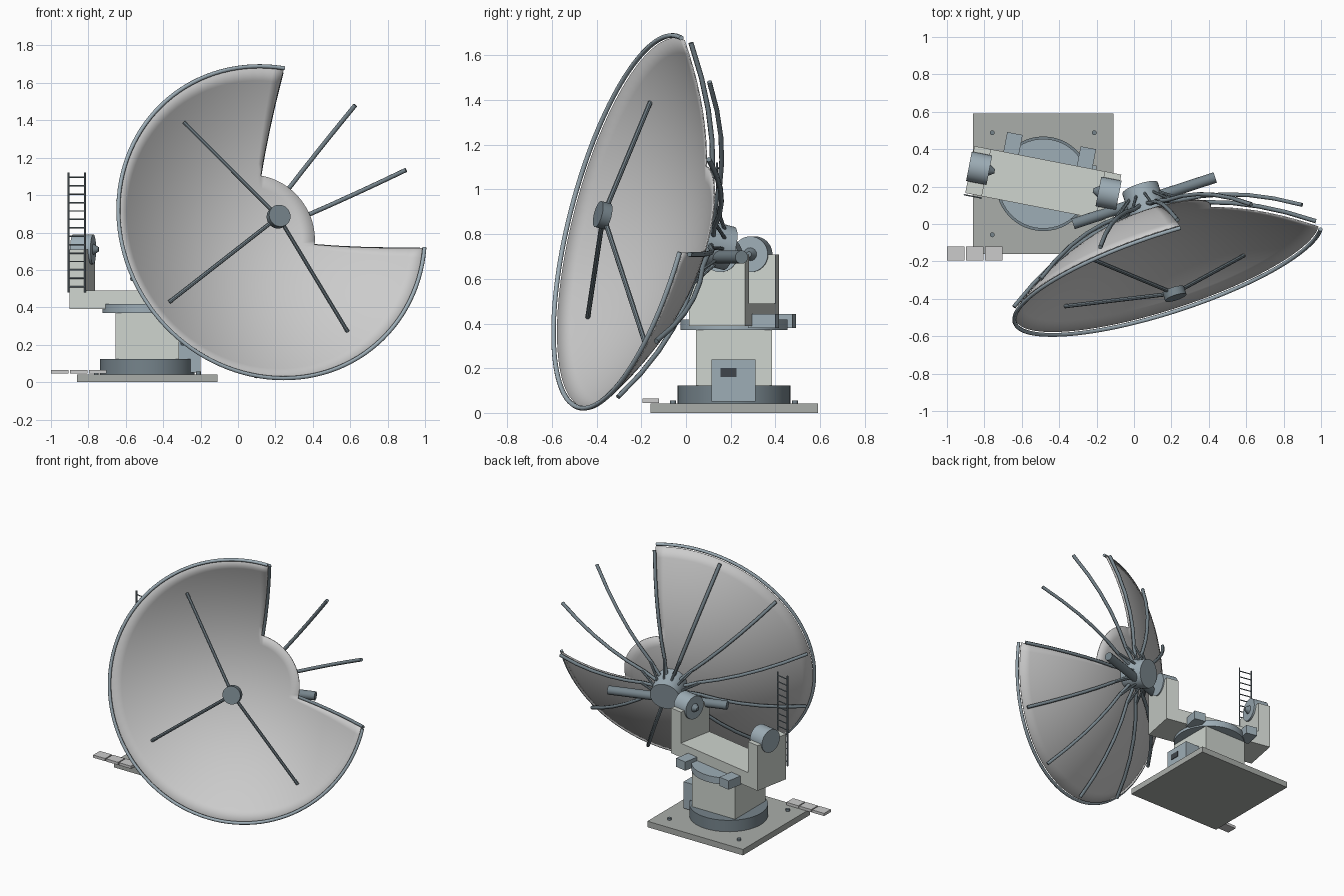
import bpy, bmesh
from math import sin, cos, radians, pi
from mathutils import Matrix, Vector

if "Cube" in bpy.data.objects:
    bpy.data.objects.remove(bpy.data.objects["Cube"])


def material(name, r, g, b):
    m = bpy.data.materials.new(name)
    m.diffuse_color = (r, g, b, 1)
    m.use_nodes = True
    m.node_tree.nodes["Principled BSDF"].inputs["Base Color"].default_value = m.diffuse_color
    return m


PALE = material("pale_panel", 0.62, 0.66, 0.62)
SHELL = material("dish_shell", 0.66, 0.69, 0.66)
BLUE = material("blue_steel", 0.34, 0.42, 0.47)
DARK = material("dark_steel", 0.18, 0.23, 0.26)
STONE = material("stone", 0.40, 0.42, 0.40)
STEP = material("step_grey", 0.70, 0.72, 0.70)
BLACK = material("black_glass", 0.05, 0.06, 0.07)


def finish(name, bm, mat, frame, smooth=False):
    me = bpy.data.meshes.new(name)
    bmesh.ops.recalc_face_normals(bm, faces=bm.faces)
    bm.to_mesh(me)
    bm.free()
    ob = bpy.data.objects.new(name, me)
    bpy.context.collection.objects.link(ob)
    me.materials.append(mat)
    ob.matrix_world = frame
    if smooth:
        bpy.ops.object.select_all(action='DESELECT')
        bpy.context.view_layer.objects.active = ob
        ob.select_set(True)
        bpy.ops.object.shade_smooth_by_angle(angle=radians(35))
    return ob


def box(name, lo, hi, mat, frame=Matrix()):
    lo, hi = Vector(lo), Vector(hi)
    bm = bmesh.new()
    bmesh.ops.create_cube(bm, size=1, matrix=Matrix.Translation((lo + hi) / 2) @ Matrix.Diagonal((*(hi - lo), 1)))
    return finish(name, bm, mat, frame)


def add_rod(bm, a, b, r1, r2=None, sides=8):
    a, b = Vector(a), Vector(b)
    d = b - a
    m = Matrix.Translation((a + b) / 2) @ d.to_track_quat('Z', 'Y').to_matrix().to_4x4()
    bmesh.ops.create_cone(bm, cap_ends=True, segments=sides, radius1=r1,
                          radius2=r1 if r2 is None else r2, depth=d.length, matrix=m)


def rod(name, a, b, r, mat, frame=Matrix(), sides=32, r2=None):
    bm = bmesh.new()
    add_rod(bm, a, b, r, r2, sides)
    return finish(name, bm, mat, frame, True)


def tube(name, pts, radius, mat, frame, res=2):
    cu = bpy.data.curves.new(name, 'CURVE')
    cu.dimensions = '3D'
    cu.bevel_depth = radius
    cu.bevel_resolution = res
    cu.use_fill_caps = True
    sp = cu.splines.new('POLY')
    sp.points.add(len(pts) - 1)
    for p, q in zip(sp.points, pts):
        p.co = (*q, 1)
    ob = bpy.data.objects.new(name, cu)
    bpy.context.collection.objects.link(ob)
    cu.materials.append(mat)
    ob.matrix_world = frame
    bpy.ops.object.select_all(action='DESELECT')
    bpy.context.view_layer.objects.active = ob
    ob.select_set(True)
    bpy.ops.object.convert(target='MESH')
    return ob


# Fixed base, in a frame centred on the pedestal
base = Matrix.Translation((-0.485, 0.215, 0))
box("base_plate", (-0.375, -0.375, 0), (0.375, 0.375, 0.042), STONE, base)
rod("base_ring", (0, 0, 0.042), (0, 0, 0.123), 0.253, DARK, base, 48)
box("pedestal", (-0.17, -0.17, 0.12), (0.17, 0.17, 0.372), PALE, base)
for i, (sx, sy) in enumerate([(-1, -1), (1, -1), (-1, 1), (1, 1)]):
    rod(f"anchor_bolt_{i}", (sx * 0.273, sy * 0.273, 0.04), (sx * 0.273, sy * 0.273, 0.056), 0.013, DARK, base, 12)
box("control_cabinet", (0.165, -0.1, 0.052), (0.285, 0.097, 0.24), BLUE, base)
box("cabinet_window", (0.284, -0.06, 0.16), (0.289, 0.01, 0.2), BLACK, base)
for i in range(3):
    x = -1.0 + i * 0.1013
    box(f"step_pad_{i}", (x, -0.195, 0.045), (x + 0.094, -0.12, 0.064), STEP)

# Rotating yoke
yoke = base @ Matrix.Rotation(radians(-11), 4, 'Z')
rod("azimuth_ring", (0, 0, 0.37), (0, 0, 0.417), 0.24, BLUE, yoke, 48)
box("yoke_beam", (-0.4, -0.128, 0.39), (0.4, 0.128, 0.49), PALE, yoke)
for s, side in ((-1, "left"), (1, "right")):
    xs = sorted((s * 0.31, s * 0.40))
    box(side + "_yoke_arm", (xs[0], -0.128, 0.488), (xs[1], 0.128, 0.71), PALE, yoke)
    rod(side + "_trunnion", (s * 0.297, 0.016, 0.71), (s * 0.408, 0.016, 0.71), 0.08, BLUE, yoke)
    rod(side + "_trunnion_pin", (s * 0.298, 0.016, 0.71), (s * 0.268, 0.016, 0.71), 0.03, DARK, yoke, 16, 0.012)
    box(side + "_azimuth_motor", (s * 0.2 - 0.042, 0.11, 0.38), (s * 0.2 + 0.042, 0.235, 0.442), BLUE, yoke)

# Ladder on the left arm
bm = bmesh.new()
for x in (-0.402, -0.312):
    add_rod(bm, (x, -0.138, 0.48), (x, -0.138, 1.12), 0.005)
for i in range(14):
    z = 0.51 + i * 0.045
    add_rod(bm, (-0.402, -0.138, z), (-0.312, -0.138, z), 0.004, sides=6)
finish("ladder", bm, DARK, yoke)

# Dish frame: local z points out of the dish, origin at the rim centre
n = Vector((0.302, -0.923, 0.243)).normalized()
u = Vector((-n.y, n.x, 0)).normalized()
v = n.cross(u)
dish = Matrix.Translation((0.18, -0.26, 0.855)) @ Matrix((u, v, n)).transposed().to_4x4()
EDGE, DEPTH, START, INNER = 0.855, 0.313, radians(80.7), 0.332


def surf(r):
    return -0.018 - DEPTH * (1 - (r / EDGE) ** 2)


def polar(r, a, z):
    return (r * cos(a), r * sin(a), z)


# Reflector with an open quarter outside the inner disc
bm = bmesh.new()
SEG = 96
radii = [INNER * i / 5 for i in range(1, 6)] + [INNER + (EDGE - INNER) * i / 9 for i in range(1, 10)]
centre = bm.verts.new((0, 0, surf(0)))
rings = [[bm.verts.new(polar(r, START + 2 * pi * j / SEG, surf(r))) for j in range(SEG)] for r in radii]
for j in range(SEG):
    k = (j + 1) % SEG
    bm.faces.new((centre, rings[0][j], rings[0][k]))
    for i in range(len(rings) - 1):
        if i < 4 or j < SEG * 3 // 4:
            bm.faces.new((rings[i][j], rings[i + 1][j], rings[i + 1][k], rings[i][k]))
bmesh.ops.delete(bm, geom=[w for w in bm.verts if not w.link_faces], context='VERTS')
shell = finish("reflector", bm, SHELL, dish, True)
sol = shell.modifiers.new("thickness", 'SOLIDIFY')
sol.thickness = 0.006

# Rim hoop
tube("rim_hoop", [polar(0.86, START + radians(270) * i / 90, 0) for i in range(91)], 0.011, BLUE, dish)

# Twelve back ribs with hub braces
for i in range(12):
    a = START + i * pi / 6
    pts = [polar(r, a, surf(r) - 0.028) for r in (0.19, 0.32, 0.45, 0.58, 0.71, 0.85)]
    tube(f"back_rib_{i}", [polar(0.07, a, -0.385)] + pts, 0.012, DARK, dish, 1)
    rod(f"rib_brace_{i}", polar(0.09, a, -0.435), polar(0.21, a, surf(0.21) - 0.03), 0.008, DARK, dish, 8)

# Hub and elevation axle
rod("hub", (0, 0, -0.49), (0, 0, -0.325), 0.1, BLUE, dish, 32)
rod("elevation_axle", (-0.4, -0.055, -0.431), (0.4, -0.055, -0.431), 0.03, DARK, dish, 12)

# Feed and its three struts
rod("feed", (0, 0, 0.1), (0, 0, 0.145), 0.06, DARK, dish, 32)
for i in range(3):
    a = radians(125.7 + 90 * i)
    rod(f"feed_strut_{i}", (0, 0, 0.12), polar(0.71, a, surf(0.71) + 0.012), 0.011, DARK, dish, 8)
